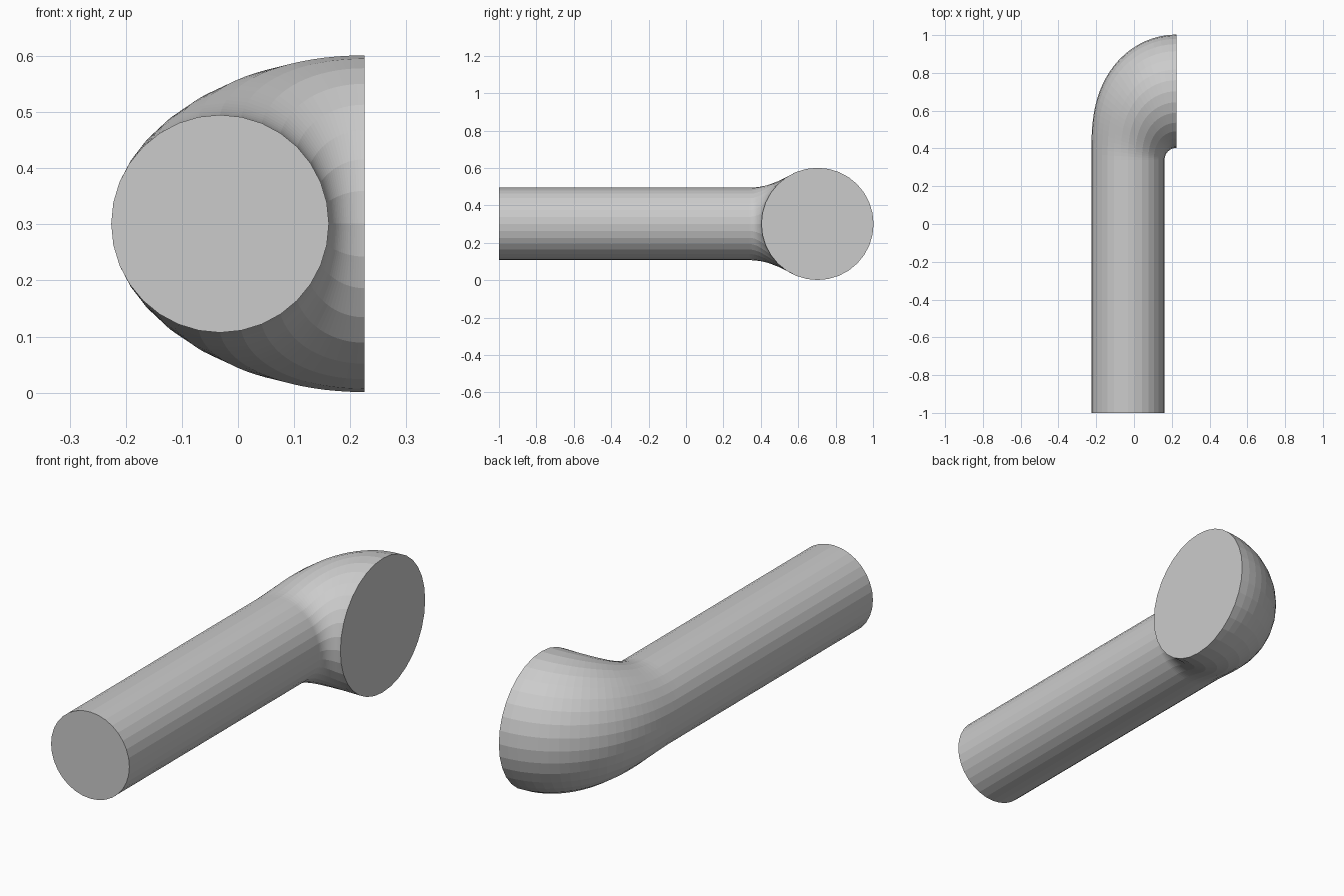
import bpy, bmesh
from math import sin, cos, pi
from mathutils import Vector

if "Cube" in bpy.data.objects:
    bpy.data.objects.remove(bpy.data.objects["Cube"])

SIDES, BEND_STEPS = 32, 24
PIVOT = Vector((0.225, 0.34, 0.301))   # axis of the elbow bend
INNER, START_D, END_D = 0.063, 0.388, 0.6

bm = bmesh.new()


def ring(center, outward, radius):
    """Circular section spanned by the outward direction and z."""
    return [bm.verts.new(center + outward * (radius * cos(2 * pi * i / SIDES))
                         + Vector((0, 0, radius * sin(2 * pi * i / SIDES))))
            for i in range(SIDES)]


# Straight pipe start
left = Vector((-1, 0, 0))
r0 = START_D / 2
rings = [ring(Vector((PIVOT.x - INNER - r0, -1, PIVOT.z)), left, r0)]

# Flared elbow: sections turn about the pivot while the bore widens smoothly
for k in range(BEND_STEPS + 1):
    a = pi / 2 * k / BEND_STEPS
    r = (START_D + (END_D - START_D) * sin(a) ** 2) / 2
    out = Vector((-cos(a), sin(a), 0))
    rings.append(ring(PIVOT + out * (INNER + r), out, r))

# Skin and end caps
for a, b in zip(rings, rings[1:]):
    for i in range(SIDES):
        j = (i + 1) % SIDES
        bm.faces.new((a[i], a[j], b[j], b[i]))
bm.faces.new(rings[0])
bm.faces.new(rings[-1])
bmesh.ops.recalc_face_normals(bm, faces=bm.faces)

mesh = bpy.data.meshes.new("elbow_pipe")
bm.to_mesh(mesh)
bm.free()
pipe = bpy.data.objects.new("elbow_pipe", mesh)
bpy.context.collection.objects.link(pipe)
